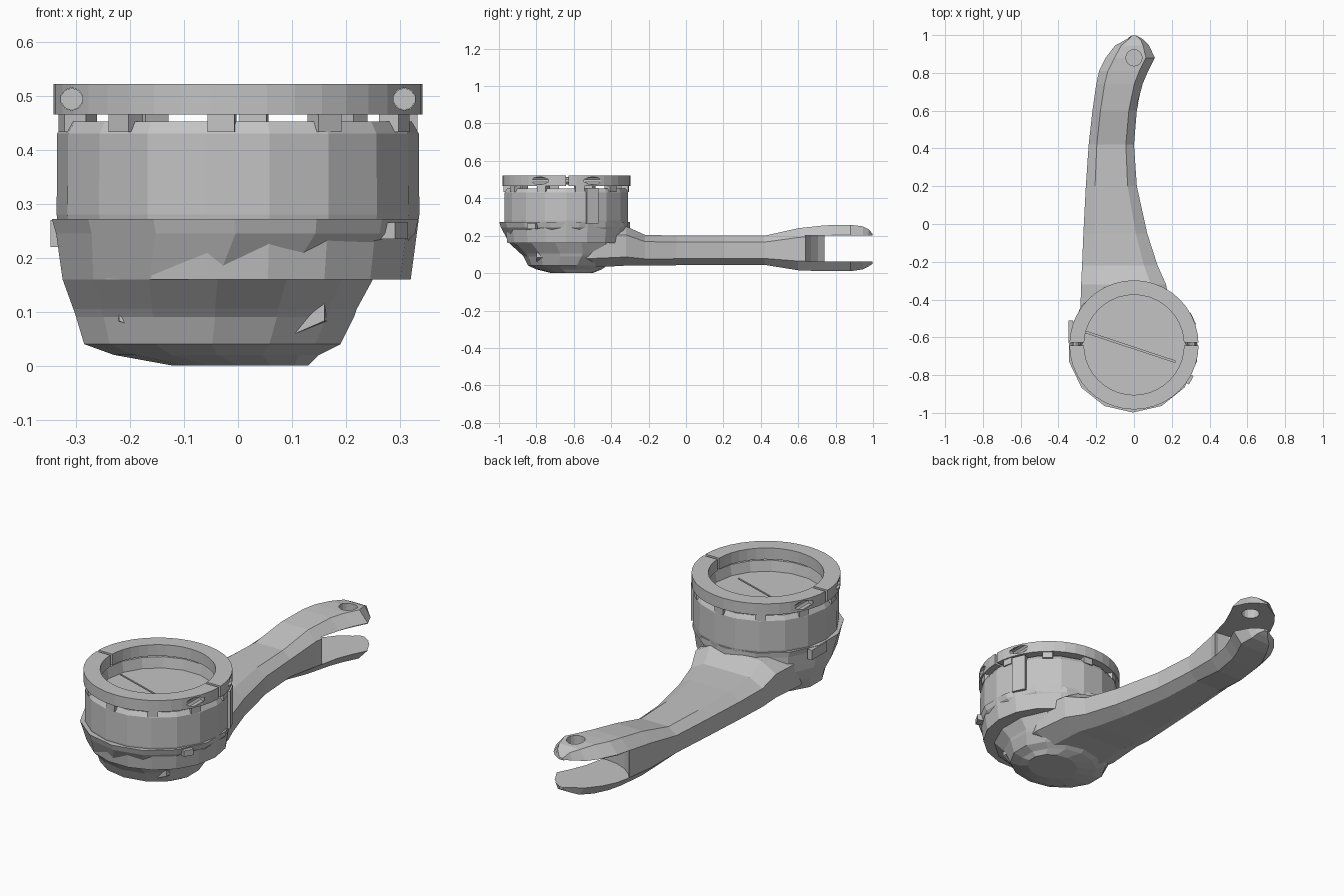
import bpy, bmesh, math
from mathutils import Matrix, Vector

if "Cube" in bpy.data.objects:
    bpy.data.objects.remove(bpy.data.objects["Cube"])

CY = -0.64                       # centre of the round cup (y)
metal = bpy.data.materials.new("light_grey_metal")
metal.diffuse_color = (0.55, 0.55, 0.55, 1)
metal.use_nodes = True
metal.node_tree.nodes["Principled BSDF"].inputs["Base Color"].default_value = metal.diffuse_color


def finish(bm, name):
    bmesh.ops.recalc_face_normals(bm, faces=bm.faces)
    me = bpy.data.meshes.new(name)
    bm.to_mesh(me)
    bm.free()
    me.materials.append(metal)
    ob = bpy.data.objects.new(name, me)
    bpy.context.collection.objects.link(ob)
    return ob


def loft(name, sections, caps=True, closed=False):
    bm = bmesh.new()
    rows = [[bm.verts.new(p) for p in s] for s in sections]
    n = len(rows[0])
    pairs = list(zip(rows, rows[1:])) + ([(rows[-1], rows[0])] if closed else [])
    for a, b in pairs:
        for i in range(n):
            j = (i + 1) % n
            bm.faces.new((a[i], a[j], b[j], b[i]))
    if caps and not closed:
        bm.faces.new(rows[0])
        bm.faces.new(rows[-1])
    return finish(bm, name)


def box(name, loc, size, rot=0.0):
    bm = bmesh.new()
    bmesh.ops.create_cube(bm, size=1, matrix=Matrix.Translation(loc) @ Matrix.Rotation(rot, 4, 'Z')
                          @ Matrix.Diagonal((*size, 1)))
    return finish(bm, name)


def rod(name, loc, r, depth, axis='Z', segs=16):
    bm = bmesh.new()
    rot = Matrix.Rotation(math.pi / 2, 4, 'X') if axis == 'Y' else Matrix()
    bmesh.ops.create_cone(bm, cap_ends=True, segments=segs, radius1=r, radius2=r, depth=depth,
                          matrix=Matrix.Translation(loc) @ rot)
    return finish(bm, name)


def cut(ob, cutter):
    m = ob.modifiers.new("cut", 'BOOLEAN')
    m.operation, m.solver, m.object = 'DIFFERENCE', 'EXACT', cutter
    bpy.context.view_layer.update()
    me = bpy.data.meshes.new_from_object(ob.evaluated_get(bpy.context.evaluated_depsgraph_get()))
    ob.modifiers.clear()
    ob.data = me
    bpy.data.objects.remove(cutter)


def circle(r, z, n):
    return [(r * math.cos(2 * math.pi * i / n), CY + r * math.sin(2 * math.pi * i / n), z)
            for i in range(n)]


# Clamp ring: two halves with bolt holes through the ends
ring = loft("clamp_ring", [circle(r, z, 40) for r, z in
            ((0.265, 0.465), (0.342, 0.465), (0.342, 0.522), (0.265, 0.522))], closed=True)
cut(ring, box("gap_cutter", (0, CY + 0.005, 0.5), (1, 0.015, 0.3)))
for s in (-1, 1):
    cut(ring, rod("bolt_hole_cutter", (s * 0.308, CY, 0.494), 0.021, 0.6, 'Y', 10))
    rod("clamp_bolt", (s * 0.308, CY, 0.494), 0.0205, 0.16, 'Y', 10)

# Cup: low-poly shell with a raised, split floor
cup = loft("cup", [circle(r, z, 18) for r, z in
           ((0.32, 0.16), (0.336, 0.28), (0.335, 0.43), (0.322, 0.452), (0.285, 0.452), (0.275, 0.40))])
cut(cup, box("split_cutter", (-0.02, CY - 0.01, 0.42), (0.5, 0.008, 0.09), -0.32))

# Small lugs between cup and ring
for i in range(10):
    a = 2 * math.pi * (i + 0.35) / 10
    box("ring_lug", (0.315 * math.cos(a), CY + 0.315 * math.sin(a), 0.45), (0.04, 0.05, 0.035), a)

# Lower housing: lopsided bowl (z, left, right, front, back)
bowl = []
for z, xl, xr, yf, yb in ((0.0, -0.12, 0.13, -0.72, -0.5), (0.02, -0.23, 0.15, -0.8, -0.45),
                          (0.04, -0.285, 0.19, -0.845, -0.42), (0.09, -0.30, 0.215, -0.87, -0.36),
                          (0.105, -0.305, 0.22, -0.885, -0.34), (0.16, -0.325, 0.25, -0.945, -0.31),
                          (0.245, -0.337, 0.328, -0.99, -0.30), (0.272, -0.345, 0.334, -0.998, -0.30)):
    sec = []
    for i in range(14):
        a = 2 * math.pi * (i + 0.5) / 14
        c, s = math.cos(a) / math.cos(math.pi / 14), math.sin(a)
        sec.append(((xl + xr) / 2 + c * (xr - xl) / 2, (yf + yb) / 2 + s * (yb - yf) / 2, z))
    bowl.append(sec)
loft("lower_housing", bowl)

# Arm: chamfered sections (y, left, right, bottom, top)
arm = []
for y, xl, xr, zb, zt in ((-0.8, -0.22, 0.16, 0.05, 0.2), (-0.5, -0.285, 0.2, 0.03, 0.25),
                          (-0.32, -0.28, 0.17, 0.04, 0.25), (-0.22, -0.275, 0.125, 0.04, 0.205),
                          (-0.05, -0.268, 0.07, 0.042, 0.2), (0.2, -0.255, 0.015, 0.044, 0.2),
                          (0.42, -0.24, 0.0, 0.044, 0.2), (0.6, -0.22, 0.015, 0.015, 0.24),
                          (0.74, -0.2, 0.045, 0.01, 0.255), (0.81, -0.185, 0.075, 0.01, 0.258),
                          (0.88, -0.15, 0.11, 0.01, 0.258), (0.945, -0.1, 0.08, 0.02, 0.25),
                          (0.975, -0.05, 0.055, 0.035, 0.235), (0.998, -0.015, 0.015, 0.05, 0.21)):
    w, h = xr - xl, zt - zb
    arm.append([(xl + u * w, y, zb + v * h) for u, v in
                ((0.2, 0), (0.8, 0), (1, 0.22), (1, 0.78), (0.82, 1), (0.18, 1), (0, 0.78), (0, 0.22))])
fork_arm = loft("fork_arm", arm)
# Rounded fork slot and pin hole in the upper prong
cut(fork_arm, rod("slot_cutter", (0, 0.88, 0.131), 0.245, 0.138, segs=24))
cut(fork_arm, rod("pin_hole_cutter", (0, 0.88, 0.25), 0.043, 0.2))

# Side tabs on the housing rim
box("left_tab", (-0.335, -0.57, 0.245), (0.025, 0.12, 0.05))
box("right_tab", (0.29, -0.82, 0.25), (0.03, 0.05, 0.03), -0.5)
# Raised seam strip down the right side of the cup
box("seam_strip", (0.3, CY + 0.135, 0.36), (0.03, 0.07, 0.19), 0.43)
